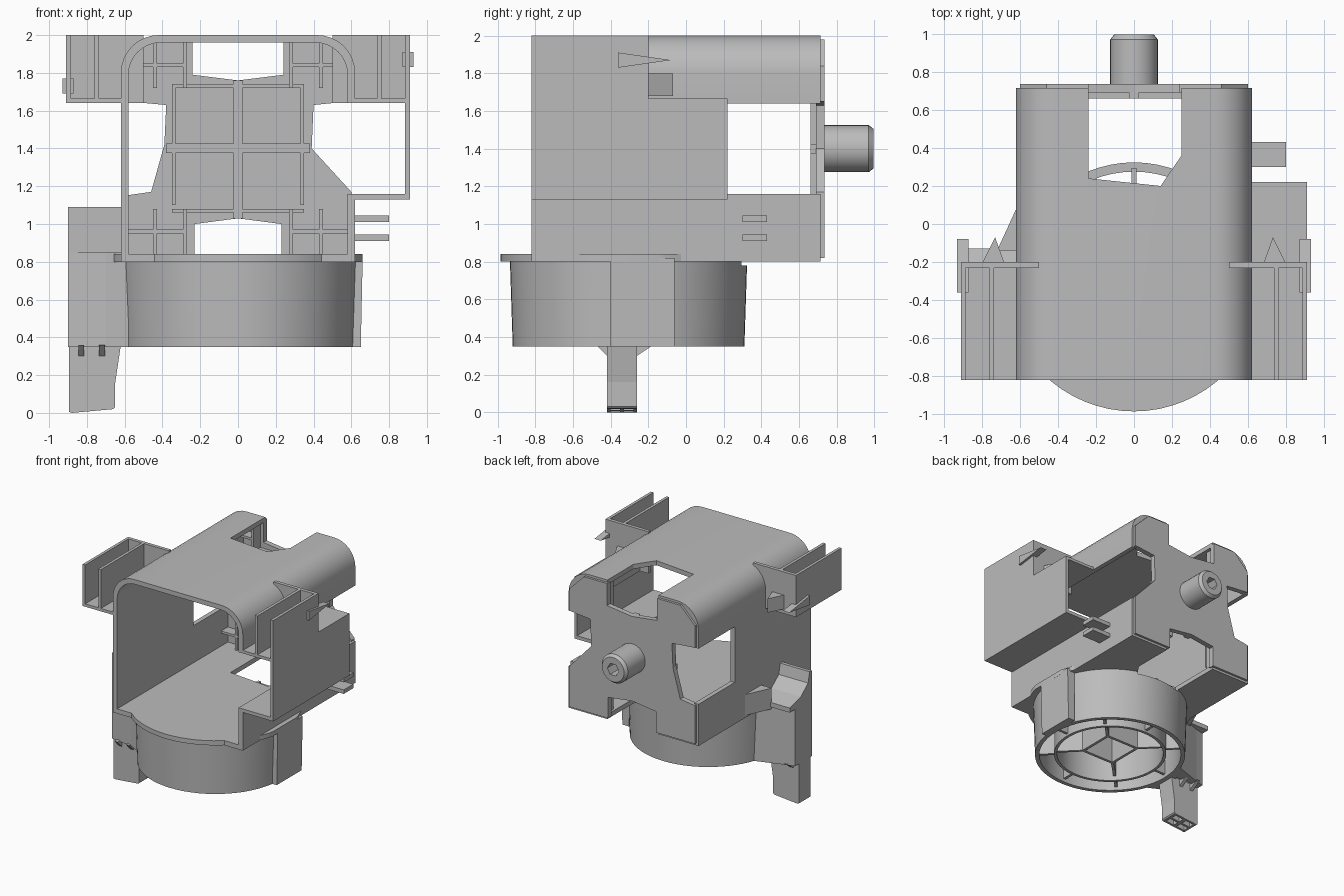
import bpy, bmesh, math
from mathutils import Matrix, Vector

if "Cube" in bpy.data.objects:
    bpy.data.objects.remove(bpy.data.objects["Cube"])

grey = bpy.data.materials.new("plain grey")
grey.use_nodes = True
COLOUR = (0.5, 0.5, 0.5, 1)
grey.diffuse_color = COLOUR
grey.node_tree.nodes["Principled BSDF"].inputs["Base Color"].default_value = COLOUR


def prism(name, outline, axis, lo, hi, scale=1.0):
    """Extrude a 2D outline along an axis; the far end may be scaled."""
    place = {"x": lambda a, b, t: (t, a, b), "y": lambda a, b, t: (a, t, b),
             "z": lambda a, b, t: (a, b, t)}[axis]
    bm = bmesh.new()
    low = [bm.verts.new(place(a, b, lo)) for a, b in outline]
    high = [bm.verts.new(place(a * scale, b * scale, hi)) for a, b in outline]
    bm.faces.new(low)
    bm.faces.new(high)
    for i in range(len(low)):
        j = (i + 1) % len(low)
        bm.faces.new((low[i], low[j], high[j], high[i]))
    bmesh.ops.recalc_face_normals(bm, faces=bm.faces)
    mesh = bpy.data.meshes.new(name)
    bm.to_mesh(mesh)
    bm.free()
    mesh.materials.append(grey)
    ob = bpy.data.objects.new(name, mesh)
    bpy.context.collection.objects.link(ob)
    return ob


def box(name, x0, x1, y0, y1, z0, z1):
    return prism(name, [(x0, y0), (x1, y0), (x1, y1), (x0, y1)], "z", z0, z1)


def cut(ob, *cutters):
    bpy.context.view_layer.objects.active = ob
    for c in cutters:
        m = ob.modifiers.new("cut", "BOOLEAN")
        m.operation, m.solver, m.object = "DIFFERENCE", "EXACT", c
        bpy.ops.object.modifier_apply(modifier=m.name)
        bpy.data.objects.remove(c)


def smooth(ob):
    bpy.ops.object.select_all(action="DESELECT")
    ob.select_set(True)
    bpy.context.view_layer.objects.active = ob
    bpy.ops.object.shade_smooth_by_angle(angle=math.radians(30))


def circle(r, cx=0.0, cy=0.0, n=64):
    return [(cx + r * math.cos(i * math.tau / n), cy + r * math.sin(i * math.tau / n))
            for i in range(n)]


def arch(half, bottom, top, r):
    """Square lower corners, rounded upper corners."""
    pts = [(-half, bottom), (half, bottom)]
    for start, cx in ((0, half - r), (90, r - half)):
        for k in range(9):
            a = math.radians(start + k * 90 / 8)
            pts.append((cx + r * math.cos(a), top - r + r * math.sin(a)))
    return pts


# Main housing, open at the front with a window on each side
housing = prism("housing", arch(0.62, 0.8, 2.0, 0.2), "y", -0.82, 0.715)
window = [(-0.24, 0.24), (0.14, 0.2), (0.25, 0.36), (0.25, 0.9), (-0.24, 0.9)]
cut(housing,
    prism("cavity", arch(0.58, 0.84, 1.96, 0.17), "y", -1, 0.9),
    prism("top_window", window, "z", 1.75, 2.1),
    prism("floor_window", window, "z", 0.7, 0.95),
    box("side_window", -0.7, -0.5, 0.22, 0.9, 1.16, 1.64),
    box("side_opening", 0.5, 0.7, -1, 0.9, 1.16, 1.64))
smooth(housing)

# Cross-shaped back plate with ribs on its inner face
prism("back_plate", [
    (0.24, 1.98), (0.24, 1.79), (0, 1.76), (-0.24, 1.79), (-0.24, 1.98), (-0.46, 1.98),
    (-0.6, 1.84), (-0.6, 1.65), (-0.38, 1.63), (-0.39, 1.42), (-0.46, 1.17), (-0.6, 1.15),
    (-0.6, 0.82), (-0.23, 0.82), (-0.23, 1.0), (0, 1.03), (0.23, 1.0), (0.23, 0.82),
    (0.6, 0.82), (0.6, 1.17), (0.39, 1.4), (0.4, 1.63), (0.6, 1.65), (0.6, 1.84),
    (0.46, 1.98)], "y", 0.69, 0.735)
box("back_rib_upright", -0.025, 0.025, 0.66, 0.7, 1.03, 1.76)
box("back_rib_level", -0.38, 0.38, 0.66, 0.7, 1.375, 1.425)
for s, side in ((-1, "right"), (1, "left")):
    xs = sorted((s * 0.33, s * 0.35))
    box(side + "_back_frame", *xs, 0.66, 0.7, 1.1, 1.72)
    for z0, z1, level in ((1.72, 1.96, "upper"), (0.84, 1.08, "lower")):
        n = f"{side}_{level}_"
        box(n + "pocket_wall", *sorted((s * 0.27, s * 0.29)), 0.6, 0.7, z0, z1)
        box(n + "pocket_divider", *sorted((s * 0.43, s * 0.45)), 0.6, 0.7, z0, z1)
        mid = (z0 + z1) / 2
        box(n + "pocket_shelf", *sorted((s * 0.28, s * 0.58)), 0.6, 0.7, mid - 0.01, mid + 0.01)
        edge = 1.74 if level == "upper" else 1.08
        box(n + "frame_bar", *sorted((s * 0.02, s * 0.35)), 0.66, 0.7, edge - 0.02, edge)

# Rear pin with a chamfered tip and a hexagonal socket
pin = prism("rear_pin", circle(0.125, 0, 1.4, 32), "y", 0.71, 0.97)
tip = prism("pin_tip", circle(0.125, 0, 0, 32), "y", 0.97, 0.995, scale=0.84)
tip.data.transform(Matrix.Translation((0, 0, 1.4)))
for part in (pin, tip):
    cut(part, prism("socket", circle(0.055, 0, 1.4, 6), "y", 0.85, 1.1))
    smooth(part)

# Side compartment, open at front and back
box("compartment_floor", 0.58, 0.91, -0.82, 0.22, 1.13, 1.16)
box("compartment_wall", 0.885, 0.91, -0.82, 0.22, 1.13, 1.66)
box("compartment_roof", 0.58, 0.91, -0.82, 0.22, 1.64, 1.665)

# Upper rails on both sides, with a rib and a pointed barb each
for s, side, barb in ((-1, "right", 1.73), (1, "left", 1.87)):
    span = lambda a, b: sorted((s * a, s * b))
    box(side + "_rail_floor", *span(0.6, 0.91), -0.82, -0.2, 1.64, 1.665)
    box(side + "_rail_outer", *span(0.885, 0.91), -0.82, -0.2, 1.64, 2.0)
    box(side + "_rail_inner", *span(0.735, 0.76), -0.82, -0.2, 1.64, 2.0)
    box(side + "_rail_end", *span(0.5, 0.91), -0.23, -0.2, 1.64, 2.0)
    prism(side + "_rail_rib", [(s * 0.68, -0.21), (s * 0.8, -0.21), (s * 0.73, -0.07)],
          "z", 1.68, 1.8)
    prism(side + "_rail_barb", [(-0.36, barb - 0.04), (-0.36, barb + 0.04), (-0.08, barb)],
          "x", *span(0.87, 0.93))

# Two small tabs
for z in (0.91, 1.01):
    box("side_tab", 0.6, 0.8, 0.3, 0.43, z, z + 0.035)

# Round base, hollow from below, with a tongue at the front
CY = -0.305
disc = prism("base_disc", circle(0.68, 0, CY), "z", 0.8, 0.84)
cut(disc, box("rear_trim", -1, 1, 0.0, 1, 0.7, 0.9), box("side_trim", 0.66, 1, -1, 1, 0.7, 0.9))
smooth(disc)


def ring(name, r_low, r_high, wall, z0, z1):
    ob = prism(name, circle(r_low), "z", z0, z1, scale=r_high / r_low)
    cut(ob, prism("bore", circle(r_low - wall), "z", z0 - 0.1, z1 + 0.1))
    ob.data.transform(Matrix.Translation((0, CY, 0)))
    cut(ob, prism("window_clearance", window, "z", 0.78, 0.95))
    smooth(ob)


ring("base_outer_ring", 0.615, 0.63, 0.035, 0.35, 0.81)
ring("base_inner_ring", 0.46, 0.46, 0.025, 0.36, 0.81)


def rib(name, a, b, z0, z1, w=0.012):
    a, b = Vector(a), Vector(b)
    d = (b - a).normalized() * w
    n = Vector((-d.y, d.x))
    prism(name, [tuple(p + Vector((0, CY))) for p in (a - n, b - n, b + n, a + n)], "z", z0, z1)


def polar(r, deg):
    return (r * math.cos(math.radians(deg)), r * math.sin(math.radians(deg)))


for k in range(8):
    rib("base_rib", polar(0.45, k * 45), polar(0.6, k * 45), 0.38, 0.81)
for k in range(4):
    a = 45 + k * 90
    rib("diamond_wall", polar(0.22, a), polar(0.22, a + 90), 0.4, 0.81)
    rib("diamond_spoke", polar(0.22, a), polar(0.45, a), 0.4, 0.81)
prism("base_lug", [(0.585, 0.35), (0.65, 0.35), (0.66, 0.82), (0.585, 0.82)], "y", -0.4, -0.06)

# Side column with a scooped top, a gusset and a foot
column = prism("column", [(-0.9, -0.43), (-0.9, -0.2), (-0.82, -0.18), (-0.58, -0.1),
                          (-0.58, -0.52), (-0.7, -0.46)], "z", 0.35, 0.85)
cut(column, box("hollow", -0.84, -0.66, -0.4, -0.24, 0.3, 0.8),
    prism("ring_clearance", circle(0.59, 0, CY), "z", 0.3, 0.8))
prism("column_top", [(-0.43, 0.84), (-0.13, 0.84), (-0.13, 0.88), (-0.28, 0.92),
                     (-0.38, 1.0), (-0.4, 1.09), (-0.43, 1.09)], "x", -0.9, -0.6)
prism("column_gusset", [(-0.72, -0.14), (-0.61, -0.14), (-0.61, 0.1)], "z", 0.82, 1.0)
foot = prism("foot", [(-0.895, 0.005), (-0.88, 0), (-0.66, 0.02), (-0.65, 0.03), (-0.65, 0.16),
                      (-0.62, 0.36), (-0.895, 0.36)], "y", -0.42, -0.26)
for x in (-0.83, -0.72):
    prism("foot_web", [(-0.48, 0.36), (-0.17, 0.36), (-0.26, 0.3), (-0.42, 0.3)],
          "x", x - 0.015, x + 0.015)
    for y in (-0.375, -0.305):
        cut(foot, box("pocket", x - 0.04, x + 0.04, y - 0.025, y + 0.025, -0.1, 0.12))
